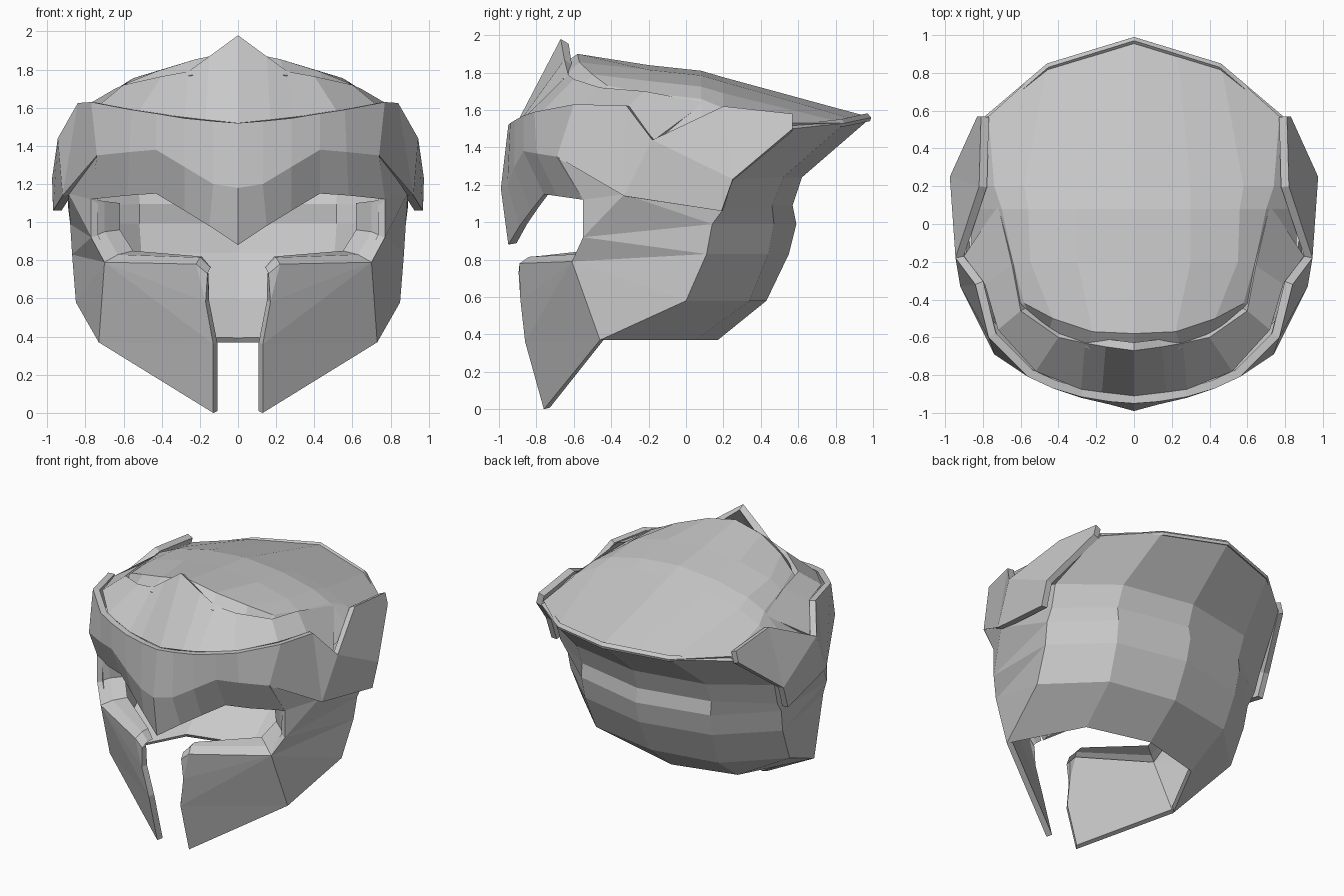
import bpy, bmesh
from mathutils import Vector

steel = bpy.data.materials.new("grey_steel")
steel.diffuse_color = (0.58, 0.58, 0.58, 1)


def half_part(name, verts, faces, thick):
    """Right half of a shell: outward normals, mirrored, thickened inward."""
    bm = bmesh.new()
    vs = [bm.verts.new(v) for v in verts]
    for f in faces:
        bm.faces.new([vs[i] for i in f])
    bmesh.ops.recalc_face_normals(bm, faces=bm.faces[:])
    mid = Vector((0, 0, 1))
    out = sum(f.normal.dot(f.calc_center_median() - mid) * f.calc_area() for f in bm.faces)
    if out < 0:
        bmesh.ops.reverse_faces(bm, faces=bm.faces[:])
    me = bpy.data.meshes.new(name)
    bm.to_mesh(me)
    bm.free()
    me.materials.append(steel)
    ob = bpy.data.objects.new(name, me)
    bpy.context.collection.objects.link(ob)
    mir = ob.modifiers.new("mirror", 'MIRROR')
    mir.merge_threshold = 0.002
    if thick:
        sol = ob.modifiers.new("thickness", 'SOLIDIFY')
        sol.thickness = thick
        sol.offset = -1
    return ob


def loft(rows):
    """Quads between rows holding equal numbers of points."""
    n = len(rows[0])
    verts = [p for r in rows for p in r]
    faces = [(j * n + i, j * n + i + 1, j * n + n + i + 1, j * n + n + i)
             for j in range(len(rows) - 1) for i in range(n - 1)]
    return verts, faces


# back of the skull: rows upward, columns from centre to side
skull = [
    [(0, .17, .37), (.46, .05, .37), (.73, -.46, .37)],
    [(0, .43, .58), (.50, .34, .58), (.85, .00, .58)],
    [(0, .55, .83), (.52, .44, .83), (.87, .11, .83)],
    [(0, .59, .99), (.53, .47, .99), (.88, .14, .99)],
    [(0, .57, 1.09), (.53, .46, 1.09), (.89, .20, 1.07)],
    [(0, .62, 1.24), (.53, .52, 1.24), (.90, .25, 1.23)],
    [(0, .99, 1.56), (.46, .85, 1.53), (.79, .57, 1.50)],
]
half_part("skull_back", *loft(skull), 0.03)

# crown: rows from front to the rear overhang
crown = [
    [(0, -.72, 1.80), (.25, -.66, 1.77), (.45, -.56, 1.72), (.57, -.45, 1.68), (.70, -.48, 1.60)],
    [(0, -.58, 1.90), (.22, -.57, 1.855), (.43, -.50, 1.79), (.58, -.42, 1.73), (.72, -.42, 1.58)],
    [(0, -.20, 1.84), (.30, -.20, 1.815), (.55, -.20, 1.755), (.64, -.20, 1.69), (.86, -.20, 1.44)],
    [(0, .08, 1.81), (.30, .08, 1.785), (.56, .08, 1.725), (.70, .08, 1.66), (.86, .08, 1.50)],
    [(0, .20, 1.775), (.30, .20, 1.75), (.58, .20, 1.69), (.74, .20, 1.61), (.81, .20, 1.56)],
    [(0, .99, 1.56), (.23, .92, 1.545), (.46, .85, 1.53), (.77, .57, 1.53), (.79, .57, 1.50)],
]
half_part("crown", *loft(crown), 0.02)

# forehead plate with the pointed crest
forehead = [
    [(0, -.91, 1.52), (.17, -.89, 1.537), (.28, -.875, 1.55), (.52, -.78, 1.58),
     (.72, -.56, 1.62), (.79, -.32, 1.615), (.90, -.17, 1.44)],
    [(0, -.67, 1.98), (.15, -.65, 1.87), (.26, -.63, 1.79), (.40, -.60, 1.765),
     (.60, -.46, 1.72), (.645, -.22, 1.70), (.72, .10, 1.64)],
]
half_part("forehead_plate", *loft(forehead), 0.05)

# brow band: top edge, lower ridge, underside edge ending at the eye corner
top = [(0, -.95, 1.52), (.13, -.94, 1.53), (.28, -.915, 1.545), (.43, -.87, 1.57),
       (.56, -.81, 1.59), (.77, -.60, 1.63)]
ridge = [(0, -.99, 1.18), (.13, -.955, 1.20), (.28, -.92, 1.29), (.43, -.87, 1.38),
         (.57, -.80, 1.368), (.74, -.69, 1.35)]
under = [(0, -.95, .88), (.15, -.89, .98), (.28, -.83, 1.06), (.43, -.76, 1.15),
         (.58, -.69, 1.14), (.77, -.55, 1.12)]
verts, faces = loft([top, ridge, under])
# side wings continue from the end of the band
wing = [(.84, -.32, 1.625), (.92, -.33, 1.14), (.945, -.18, 1.44), (.82, .20, 1.62),
        (.81, .57, 1.58), (.83, .57, 1.50), (.975, .25, 1.23), (.97, .19, 1.06)]
w = len(verts)
verts += wing
faces += [(5, 11, w + 1, w), (w, w + 1, w + 2), (w + 2, w + 6, w + 3),
          (w + 3, w + 6, w + 5, w + 4), (w + 2, w + 1, w + 7, w + 6)]
half_part("brow_band", verts, faces, 0.045)

# cheek guards and side panels
cheek = [
    (.22, -.89, .78), (.16, -.895, .73), (.17, -.885, .58), (.13, -.86, .36),   # 0-3 slot edge
    (.13, -.76, 0), (.73, -.46, .37), (.70, -.61, .79),                          # 4-6 tip, jaw, eye
    (.77, -.55, .92), (.77, -.55, 1.12),                                         # 7-8 eye rear
    (.85, 0, .58), (.87, .11, .83), (.88, .14, .99), (.89, .20, 1.07),           # 9-12 rear edge
    (.89, -.33, 1.15), (.74, -.68, 1.34),                                        # 13-14 under wing
    (.90, .25, 1.23), (.86, -.25, 1.42),                                         # 15-16
]
cheek_faces = [(0, 1, 2), (0, 2, 6), (2, 3, 6), (3, 5, 6), (3, 4, 5),
               (5, 9, 6), (9, 10, 6), (6, 10, 7), (7, 10, 11), (7, 11, 13),
               (11, 12, 13), (7, 13, 8), (8, 13, 14), (12, 15, 16, 13), (13, 16, 14)]
half_part("cheek_guard", cheek, cheek_faces, 0.04)

# bevelled rim around each eye opening
rim = [
    [(.77, -.55, 1.12), (.77, -.55, .92), (.70, -.61, .79), (.22, -.89, .78), (.16, -.895, .73)],
    [(.70, -.52, 1.11), (.70, -.50, .95), (.63, -.57, .83), (.20, -.84, .815), (.145, -.85, .76)],
    [(.62, -.46, 1.10), (.62, -.44, .96), (.55, -.51, .85), (.19, -.78, .82), (.14, -.80, .76)],
]
half_part("eye_rim", *loft(rim), 0)
